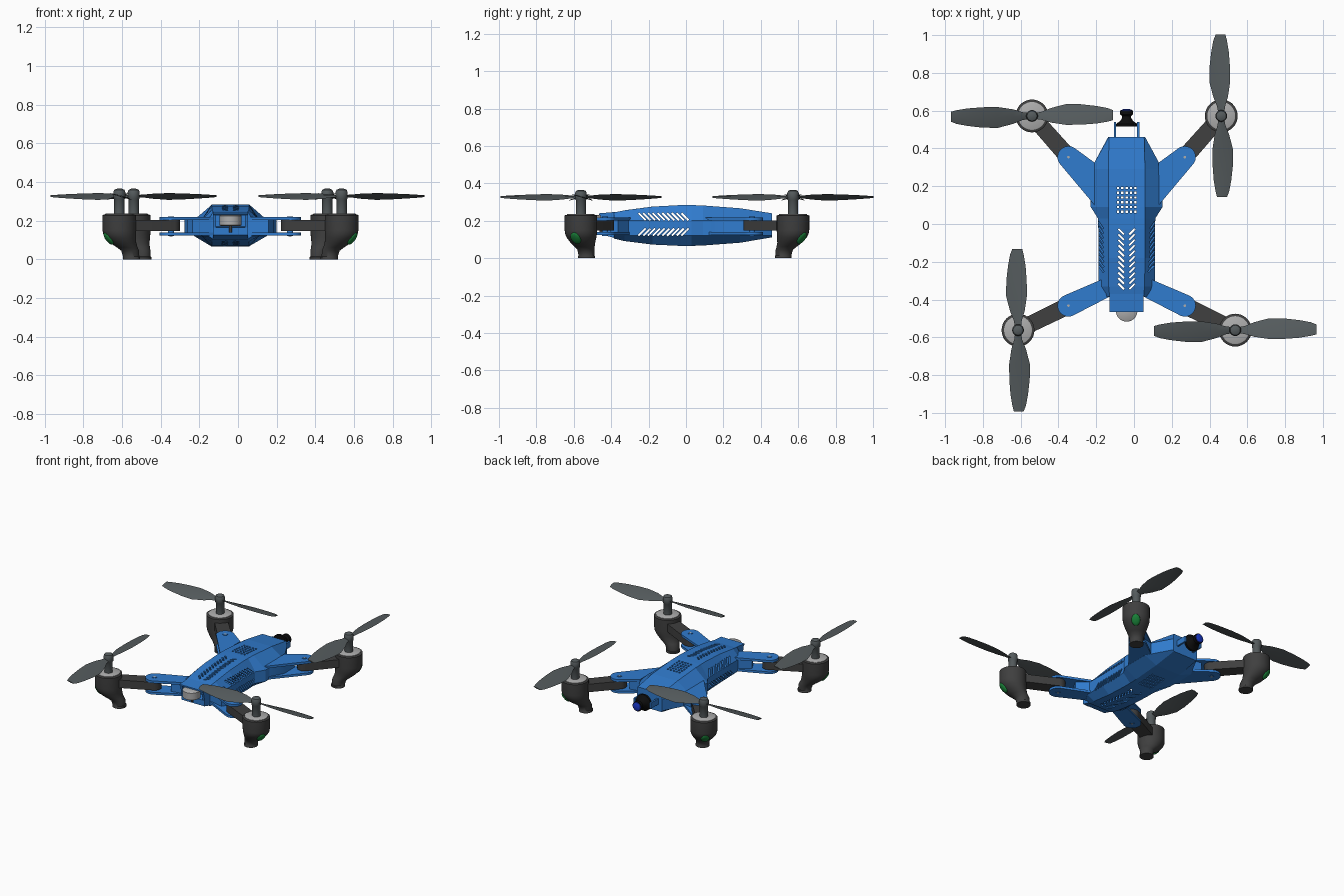
import bpy, bmesh
from math import sin, cos, pi, radians, atan2
from mathutils import Vector, Matrix

if "Cube" in bpy.data.objects:
    bpy.data.objects.remove(bpy.data.objects["Cube"])

CX = -0.039  # body centre line


def material(name, rgb):
    m = bpy.data.materials.new(name)
    m.diffuse_color = (*rgb, 1)
    m.use_nodes = True
    m.node_tree.nodes["Principled BSDF"].inputs["Base Color"].default_value = m.diffuse_color
    return m


BLUE = material("blue", (0.03, 0.2, 0.62))
DARK = material("dark_grey", (0.05, 0.05, 0.05))
STEEL = material("blade_grey", (0.09, 0.105, 0.11))
SILVER = material("silver", (0.42, 0.42, 0.42))
GREEN = material("green", (0.01, 0.22, 0.04))
BLACK = material("black", (0.004, 0.004, 0.004))
LENS = material("lens_blue", (0.01, 0.04, 0.6))


def finish(name, bm, mat, smooth=None):
    bmesh.ops.recalc_face_normals(bm, faces=bm.faces)
    me = bpy.data.meshes.new(name)
    bm.to_mesh(me)
    bm.free()
    o = bpy.data.objects.new(name, me)
    bpy.context.collection.objects.link(o)
    if mat:
        me.materials.append(mat)
    if smooth:
        bpy.ops.object.select_all(action='DESELECT')
        o.select_set(True)
        bpy.context.view_layer.objects.active = o
        bpy.ops.object.shade_smooth_by_angle(angle=radians(smooth))
    return o


def loft(name, rings, mat, smooth=None):
    bm = bmesh.new()
    vs = [[bm.verts.new(p) for p in r] for r in rings]
    n = len(rings[0])
    for a, b in zip(vs, vs[1:]):
        for i in range(n):
            j = (i + 1) % n
            bm.faces.new((a[i], a[j], b[j], b[i]))
    bm.faces.new(vs[0])
    bm.faces.new(vs[-1])
    return finish(name, bm, mat, smooth)


def circle(x, y, r, n=32):
    return [(x + r * cos(2 * pi * i / n), y + r * sin(2 * pi * i / n)) for i in range(n)]


def turned(name, x, y, profile, mat):
    """Upright turned part from (radius, z) points."""
    return loft(name, [[(*p, z) for p in circle(x, y, r)] for r, z in profile], mat, 40)


def hull(name, pts, mat):
    bm = bmesh.new()
    for p in pts:
        bm.verts.new(p)
    r = bmesh.ops.convex_hull(bm, input=bm.verts)
    bmesh.ops.delete(bm, geom=list({v for v in r["geom_interior"] if isinstance(v, bmesh.types.BMVert)}), context='VERTS')
    bmesh.ops.dissolve_limit(bm, angle_limit=0.01, verts=bm.verts, edges=bm.edges)
    return finish(name, bm, mat, 30)


def prism(name, pts, z0, z1, mat):
    return hull(name, [(x, y, z) for x, y in pts for z in (z0, z1)], mat)


def boxes(name, items):
    bm = bmesh.new()
    for loc, size, angle, axis in items:
        m = Matrix.Translation(loc) @ Matrix.Rotation(radians(angle), 4, axis) @ Matrix.Diagonal((*size, 1))
        bmesh.ops.create_cube(bm, size=1, matrix=m)
    return finish(name, bm, None)


# Body shell: (y, top half width, side half width, top z, bottom z)
SECTIONS = [(-.385, .09, .115, .245, .105), (-.33, .095, .15, .256, .092), (-.18, .097, .15, .276, .073),
            (-.03, .097, .15, .284, .066), (.03, .097, .152, .284, .066), (.09, .097, .19, .282, .068),
            (.29, .097, .19, .267, .083), (.46, .093, .098, .24, .112)]


def body(name, inset, mat):
    rings = []
    for k, (y, wt, w, zt, zb) in enumerate(SECTIONS):
        y += inset * ((k == 0) - (k == len(SECTIONS) - 1))
        wt, w, zt, zb = wt - inset * .6, w - inset, zt - inset, zb + inset
        half = [(wt, zt), (w, .203), (w, .122), (wt, zb)]
        rings.append([(CX + x, y, z) for x, z in half] + [(CX - x, y, z) for x, z in reversed(half)])
    return loft(name, rings, mat)


shell = body("body_shell", 0, BLUE)
cavity = body("cavity_cutter", .014, None)
side_slots = boxes("side_slot_cutter", [((CX, -.235 + .0255 * i, z), (.8, .010, .054), a, 'X')
                                        for i in range(10) for z, a in ((.222, 45), (.14, -45))])
top_slots = boxes("top_slot_cutter",
                  [((CX + s * .029, -.04 - .029 * i, .18), (.010, .042, .6), -s * 45, 'Z')
                   for i in range(11) for s in (-1, 1)] +
                  [((CX + .023 * (i - 2), .065 + .025 * j, .18), (.012, .012, .6), 0, 'Z')
                   for i in range(5) for j in range(6)])
cutters = (cavity, side_slots, top_slots)
for c in cutters:
    c.hide_render = True
    m = shell.modifiers.new(c.name, 'BOOLEAN')
    m.operation, m.solver, m.object = 'DIFFERENCE', 'EXACT', c
bpy.context.view_layer.update()
cut = bpy.data.meshes.new_from_object(shell.evaluated_get(bpy.context.evaluated_depsgraph_get()))
shell.modifiers.clear()
shell.data = cut
for c in cutters:
    bpy.data.objects.remove(c)

# Nose with front camera
hull("nose_roof", [(CX + s * .09, y, z) for s in (-1, 1)
                   for y, z in ((-.37, .248), (-.37, .225), (-.465, .231), (-.465, .24))], BLUE)
hull("nose_base", [(CX + s * .09, y, z) for s in (-1, 1)
                   for y, z in ((-.37, .17), (-.37, .105), (-.445, .165), (-.445, .125))], BLUE)
for s in (-1, 1):
    hull("nose_cheek", [(CX + s * x, y, z) for x in (.075, .09)
                        for y, z in ((-.37, .24), (-.37, .15), (-.46, .235), (-.44, .15))], BLUE)
turned("front_camera", CX, -.46, [(.05, .172), (.057, .177), (.057, .225), (.05, .23)], SILVER)
turned("camera_stem", CX, -.455, [(.008, .14), (.008, .175)], DARK)

# Rear rails and tail light
for s in (-1, 1):
    x = CX + s * .062
    prism("rear_rail", [(x + a, y) for a in (-.006, .006) for y in (.44, .54)], .16, .2, BLUE)


def tail(name, profile, mat):
    loft(name, [[(x, y, z) for x, z in circle(CX, .18, r)] for r, y in profile], mat, 40)


tail("tail_lamp", [(.056, .515), (.056, .53), (.034, .545), (.024, .562), (.024, .572), (.034, .58), (.034, .6)], BLACK)
tail("tail_lens", [(.03, .598), (.028, .604), (.015, .609)], LENS)

# Arms, pods and propellers: hinge, motor, two root points (distances from centre line)
ARMS = {
    "rear": ((.308, .354), (.501, .572), (.17, .1), (.17, .325)),
    "front": ((.308, -.432), (.575, -.562), (.135, -.295), (.085, -.382)),
}
POD = [(.08, 0, .232), (.087, 0, .228), (.087, 0, .15), (.085, .002, .13), (.079, .008, .11), (.066, .024, .083),
       (.054, .045, .062), (.046, .062, .045), (.042, .068, .015), (.045, .07, .012), (.045, .07, 0)]
# Blade: (distance, low edge, high edge, pitch)
BLADE = [(.01, -.015, .015, .35), (.05, -.02, .022, .35), (.1, -.035, .042, .34), (.18, -.047, .063, .32),
         (.26, -.046, .062, .28), (.34, -.04, .053, .24), (.4, -.03, .042, .2), (.43, -.022, .03, .18)]

for end, (hinge, motor, r1, r2) in ARMS.items():
    for s in (-1, 1):
        tag = end + ("_left_" if s < 0 else "_right_")
        H, M, A, B = (Vector((CX + s * p[0], p[1])) for p in (hinge, motor, r1, r2))
        d = (M - H).normalized()
        # Hinge plates, root block and pin
        for z0, z1 in ((.203, .219), (.123, .139)):
            prism(tag + "hinge_plate", circle(*H, .058) + [tuple(A), tuple(B)], z0, z1, BLUE)
        block = [A, B, A.lerp(H, .5), B.lerp(H, .5)]
        prism(tag + "root_block", [tuple(p) for p in block], .139, .203, BLUE)
        turned(tag + "hinge_pin", *H, [(.016, .12), (.016, .222)], BLUE)
        turned(tag + "pin_centre", *H, [(.007, .119), (.007, .223)], SILVER)
        # Folding arm
        prism(tag + "arm", circle(*H, .046) + circle(*(M - d * .03), .043), .147, .203, DARK)
        # Motor pod with foot
        loft(tag + "motor_pod", [[(*p, z) for p in circle(*(M - d * sh), r)] for r, sh, z in POD], DARK, 50)
        turned(tag + "motor_cap", *M, [(.074, .22), (.074, .235), (.07, .237)], SILVER)
        # Pod light
        bm = bmesh.new()
        tilt = (Matrix.Translation((*(M + d * .062), .107)) @ Matrix.Rotation(atan2(d.y, d.x), 4, 'Z')
                @ Matrix.Rotation(radians(38), 4, 'Y') @ Matrix.Diagonal((.013, .028, .038, 1)))
        bmesh.ops.create_uvsphere(bm, u_segments=20, v_segments=12, radius=1, matrix=tilt)
        finish(tag + "pod_light", bm, GREEN, 60)
        # Shaft and propeller
        turned(tag + "shaft", *M, [(.027, .23), (.027, .31), (.031, .315), (.031, .348), (.026, .36), (.012, .366)], STEEL)
        along_y = (end == "rear") == (s > 0)
        for k in (0, 180):
            rot = Matrix.Translation((*M, .328)) @ Matrix.Rotation(radians(k + 90 * along_y), 4, 'Z')
            rings = []
            for x, lo, hi, p in BLADE:
                c = (lo + hi) / 2
                rings.append([rot @ Vector((x, y, -y * p + t)) for y, t in
                              ((lo, 0), (c, .005), (hi, 0), (c, -.003))])
            loft(tag + "blade", rings, STEEL, 40)
